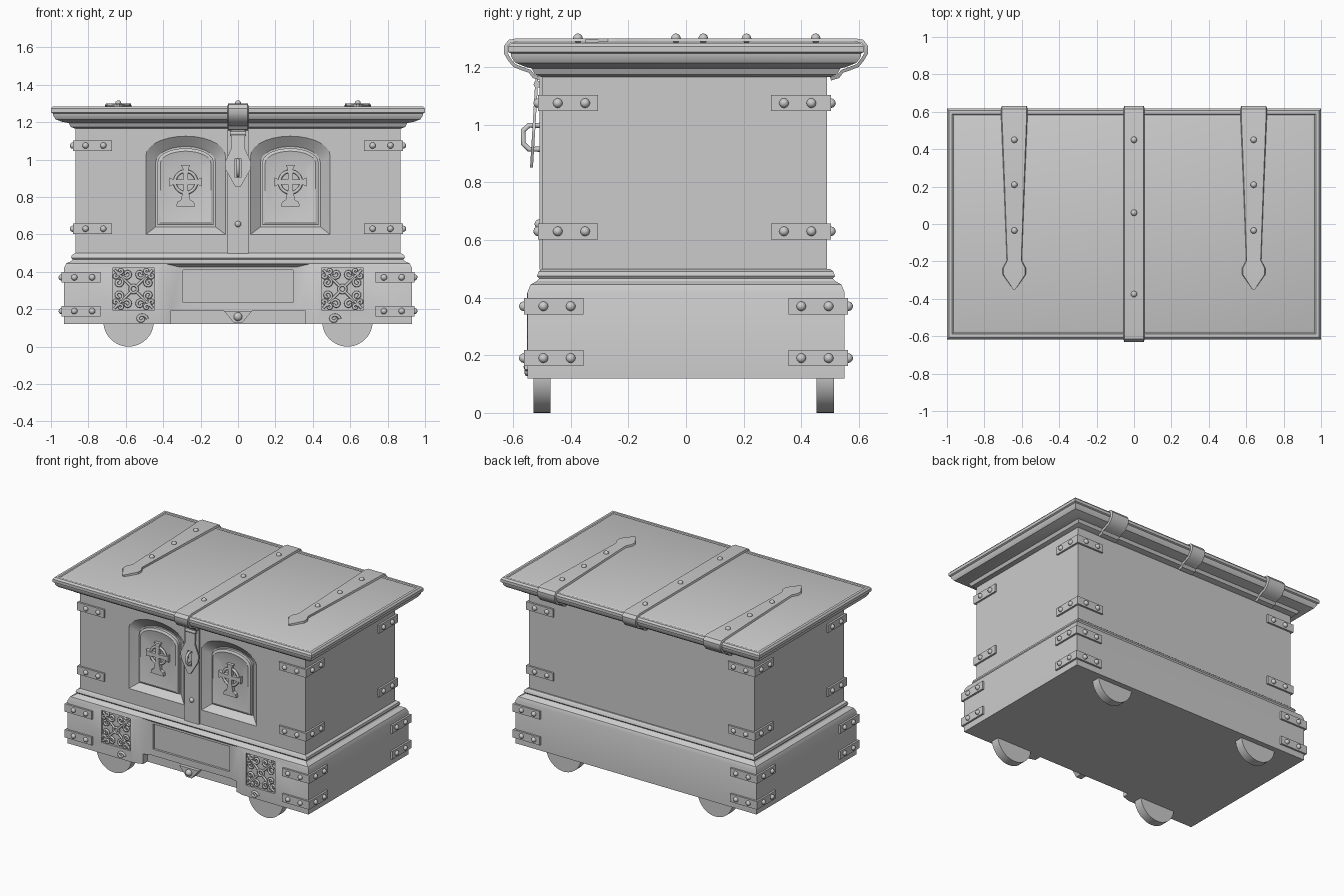
import bpy, bmesh, math
from math import sin, cos, pi
from mathutils import Vector, Matrix

cube = bpy.data.objects.get("Cube")
if cube:
    bpy.data.objects.remove(cube, do_unlink=True)

grey = bpy.data.materials.new("plain_grey")
grey.use_nodes = True
grey.diffuse_color = (0.6, 0.6, 0.6, 1)
grey.node_tree.nodes["Principled BSDF"].inputs["Base Color"].default_value = (0.6, 0.6, 0.6, 1)


def make(name, bm):
    bmesh.ops.recalc_face_normals(bm, faces=bm.faces)
    me = bpy.data.meshes.new(name)
    bm.to_mesh(me)
    bm.free()
    me.materials.append(grey)
    me.shade_smooth()
    me.set_sharp_from_angle(angle=math.radians(32))
    ob = bpy.data.objects.new(name, me)
    bpy.context.collection.objects.link(ob)
    return ob


def loft(name, rings):
    """Skin a stack of matching closed outlines and cap both ends."""
    bm = bmesh.new()
    rows = [[bm.verts.new(p) for p in ring] for ring in rings]
    n = len(rows[0])
    for a, b in zip(rows, rows[1:]):
        for i in range(n):
            j = (i + 1) % n
            bm.faces.new((a[i], a[j], b[j], b[i]))
    bm.faces.new(rows[0])
    bm.faces.new(rows[-1])
    return make(name, bm)


def rect(hx, hy, z):
    return [(-hx, -hy, z), (hx, -hy, z), (hx, hy, z), (-hx, hy, z)]


def box(name, x0, x1, y0, y1, z0, z1):
    return loft(name, [[(x0, y0, z), (x1, y0, z), (x1, y1, z), (x0, y1, z)] for z in (z0, z1)])


def plate(name, outline, y0, y1):
    """Extrude an x-z outline along y."""
    return loft(name, [[(x, y, z) for x, z in outline] for y in (y0, y1)])


def carve(ob, cutter):
    mod = ob.modifiers.new("carve", 'BOOLEAN')
    mod.operation, mod.solver, mod.object = 'DIFFERENCE', 'EXACT', cutter
    bpy.context.view_layer.objects.active = ob
    bpy.ops.object.modifier_apply(modifier=mod.name)
    bpy.data.objects.remove(cutter, do_unlink=True)
    ob.data.set_sharp_from_angle(angle=math.radians(32))


def rivets(name, spots, r=0.017):
    bm = bmesh.new()
    for p in spots:
        bmesh.ops.create_icosphere(bm, subdivisions=2, radius=r, matrix=Matrix.Translation(p))
    return make(name, bm)


def strap(name, x, path, t=0.012):
    """Bent metal band: path of (y, z, half width), thickened outwards."""
    rings = []
    for i, (y, z, w) in enumerate(path):
        a, b = path[max(i - 1, 0)], path[min(i + 1, len(path) - 1)]
        d = Vector((b[0] - a[0], b[1] - a[1])).normalized()
        ny, nz = -d.y * t, d.x * t
        rings.append([(x - w, y, z), (x + w, y, z),
                      (x + w * 0.93, y + ny, z + nz), (x - w * 0.93, y + ny, z + nz)])
    return loft(name, rings)


def tubes(name, paths, r):
    cu = bpy.data.curves.new(name, 'CURVE')
    cu.dimensions, cu.bevel_depth, cu.bevel_resolution = '3D', r, 2
    for pts, closed in paths:
        sp = cu.splines.new('POLY')
        sp.points.add(len(pts) - 1)
        for q, p in zip(sp.points, pts):
            q.co = (*p, 1)
        sp.use_cyclic_u = closed
        sp.use_smooth = True
    cu.use_fill_caps = True
    cu.materials.append(grey)
    ob = bpy.data.objects.new(name, cu)
    bpy.context.collection.objects.link(ob)
    return ob


def arch(cx, w, z0, zs, zt, y, n=14):
    """Rectangle with a low arched head, drawn in the x-z plane."""
    pts = [(cx - w, y, z0), (cx + w, y, z0)]
    return pts + [(cx + w * cos(pi * i / n), y, zs + (zt - zs) * sin(pi * i / n)) for i in range(n + 1)]


# Plinth with its moulded upper edge and stepped front
base = loft("base", [rect(*r) for r in (
    (0.93, 0.55, 0.12), (0.93, 0.55, 0.42), (0.918, 0.54, 0.445), (0.89, 0.517, 0.458),
    (0.885, 0.51, 0.466), (0.892, 0.517, 0.475), (0.888, 0.512, 0.49), (0.87, 0.5, 0.5))])
carve(base, loft("cut_front", [
    [(-w, y, 0.0), (w, y, 0.0), (w, y, z), (-w, y, z)]
    for w, y, z in ((0.42, -0.7, 0.45), (0.42, -0.551, 0.45), (0.31, -0.515, 0.425))]))
carve(base, box("cut_apron", -0.36, 0.36, -0.7, -0.485, 0.0, 0.19))
carve(base, box("cut_panel", -0.295, 0.295, -0.7, -0.5, 0.235, 0.41))
plate("apron_pendant", [(-0.075, 0.19), (0.075, 0.19), (0.02, 0.125), (-0.02, 0.125)], -0.54, -0.48)
rivets("pendant_boss", [(0, -0.54, 0.16)], 0.024)

# Half-disc feet
for sx in (-1, 1):
    for yc in (-0.5, 0.483):
        half = [(sx * 0.585 + 0.135 * cos(a), 0.135 + 0.135 * sin(a))
                for a in (pi + pi * i / 24 for i in range(25))]
        plate("foot", half, yc - 0.03, yc + 0.03)

# Chest body with two arched niches
body = box("body", -0.87, 0.87, -0.5, 0.49, 0.495, 1.175)
for sx in (-1, 1):
    cx = sx * 0.28
    carve(body, loft("cut_niche", [
        arch(cx, 0.213, 0.6, 1.02, 1.125, -0.6), arch(cx, 0.213, 0.6, 1.02, 1.125, -0.499),
        arch(cx, 0.16, 0.64, 0.985, 1.07, -0.455)]))
    loft("niche_panel", [arch(cx, 0.15, 0.65, 0.985, 1.06, -0.45),
                         arch(cx, 0.15, 0.65, 0.985, 1.06, -0.475),
                         arch(cx, 0.135, 0.665, 0.98, 1.045, -0.482),
                         arch(cx, 0.09, 0.72, 0.95, 0.99, -0.47)])
    # Ringed cross relief
    ya, yb = -0.492, -0.465
    for s in (-1, 1):
        for ang in (0, pi / 2):
            ln = 0.085 if ang == 0 else 0.09
            arm = [(0, -0.012), (ln * 0.8, -0.015), (ln, -0.024), (ln, 0.024), (ln * 0.8, 0.015), (0, 0.012)]
            plate("cross_arm", [(cx + s * (u * cos(ang) - v * sin(ang)),
                                 0.88 + s * (u * sin(ang) + v * cos(ang))) for u, v in arm], ya, yb)
    plate("cross_foot", [(cx - 0.05, 0.75), (cx + 0.05, 0.75), (cx + 0.045, 0.773), (cx + 0.025, 0.785),
                         (cx + 0.016, 0.83), (cx - 0.016, 0.83), (cx - 0.025, 0.785),
                         (cx - 0.045, 0.773)], ya, yb)
    ring = [(cx + 0.058 * cos(a), -0.48, 0.88 + 0.058 * sin(a)) for a in (2 * pi * i / 28 for i in range(28))]
    tubes("cross_ring", [(ring, True)], 0.009)

    # Square scrollwork plaque: corner scrolls, petals and a centre ring
    px, pz, h = sx * 0.558, 0.308, 0.112
    carve(base, box("cut_plaque", px - h, px + h, -0.7, -0.535, pz - h, pz + h))
    paths = [([(px + 0.02 * cos(i * pi / 8), -0.545, pz + 0.02 * sin(i * pi / 8)) for i in range(16)], True)]
    for qx in (-1, 1):
        for qz in (-1, 1):
            paths.append(([(px + qx * d, -0.545, pz + qz * d) for d in (0.016, 0.06, 0.102)], False))
            for swap in (False, True):
                for cu, cv, r0 in ((0.08, 0.035, 0.026), (0.096, 0.07, 0.016)):
                    pts = []
                    for i in range(15):
                        a = pi * 0.6 + i * 0.45
                        r = r0 * (1 - i / 20)
                        u, v = cu + r * cos(a), cv + r * sin(a)
                        u, v = (v, u) if swap else (u, v)
                        pts.append((px + qx * u, -0.545, pz + qz * v))
                    paths.append((pts, False))
    tubes("scrollwork", paths, 0.0075)
    # Small curl below the plaque
    curl = [(sx * 0.515 + 0.03 * (1 - i / 18) * cos(i * 0.5), -0.552,
             0.148 + 0.025 * (1 - i / 18) * sin(i * 0.5)) for i in range(15)]
    tubes("lower_curl", [(curl, False)], 0.008)

# Overhanging moulded lid
loft("lid", [rect(*r) for r in (
    (0.87, 0.5, 1.165), (0.895, 0.525, 1.175), (0.905, 0.535, 1.195), (0.94, 0.56, 1.202),
    (0.975, 0.592, 1.215), (0.988, 0.606, 1.235), (0.99, 0.608, 1.247), (1.0, 0.617, 1.252),
    (1.0, 0.617, 1.272), (0.99, 0.607, 1.284), (0.972, 0.589, 1.285), (0.966, 0.583, 1.28),
    (0.955, 0.572, 1.285))])

# Lid straps, wrapping over the edge mouldings
edge = ((0.585, 1.288), (0.61, 1.284), (0.62, 1.27), (0.62, 1.25), (0.608, 1.23),
        (0.592, 1.21), (0.56, 1.198), (0.538, 1.19), (0.525, 1.172), (0.5, 1.165))
front_wrap = [(-y, z, 0.056) for y, z in reversed(edge)]
strap("centre_strap", 0, front_wrap + [(y, z, 0.056) for y, z in edge])
for sx in (-1, 1):
    strap("hinge_strap", sx * 0.64,
          [(-0.35, 1.284, 0.006), (-0.27, 1.288, 0.062), (-0.235, 1.288, 0.062), (-0.195, 1.288, 0.04),
           (0.2, 1.288, 0.055)] + [(y, z, 0.071) for y, z in edge])
    rivets("hinge_rivets", [(sx * 0.64, y, 1.3) for y in (0.45, 0.21, -0.035)])
rivets("strap_rivets", [(0, y, 1.3) for y in (0.45, 0.06, -0.375)])

# Lock band, hasp and staple
box("lock_band", -0.056, 0.056, -0.509, -0.49, 0.497, 1.175)
rivets("lock_rivet", [(0, -0.509, 0.655)])
hasp_half = [(0.038, 1.17), (0.036, 1.06), (0.07, 0.985), (0.066, 0.945), (0.012, 0.852)]
outline = hasp_half + [(-x, z) for x, z in reversed(hasp_half)]
hasp = loft("hasp", [[(x, -0.512 - (1.17 - z) * 0.06 - t, z) for x, z in outline] for t in (0, 0.01)])
carve(hasp, box("cut_slot", -0.016, 0.016, -0.7, -0.4, 0.905, 1.005))
tubes("hasp_knuckle", [([(-0.04, -0.516, 1.14), (0.04, -0.516, 1.14)], False)], 0.013)
tubes("staple", [([(0, y, z) for y, z in ((-0.5, 0.915), (-0.545, 0.915), (-0.565, 0.935),
                                          (-0.565, 0.98), (-0.545, 0.998), (-0.5, 0.998))], False)], 0.009)

# Riveted corner brackets
for hx, yf, yb, heights in ((0.87, -0.5, 0.49, (0.63, 1.075)), (0.93, -0.55, 0.55, (0.19, 0.37))):
    for z in heights:
        for sx in (-1, 1):
            for sy, y in ((-1, yf), (1, yb)):
                t, ln, hz = 0.013, 0.195, 0.028
                plan = [(t, t), (-ln, t), (-ln, -0.005), (-0.005, -0.005), (-0.005, -ln), (t, -ln)]
                loft("corner_bracket", [[(sx * (hx + u), y + sy * v, z + dz) for u, v in plan]
                                        for dz in (-hz, hz)])
                rivets("bracket_rivets",
                       [(sx * (hx - d), y + sy * t, z) for d in (0.055, 0.15)] +
                       [(sx * (hx + t), y - sy * d, z) for d in (0.055, 0.15)])
